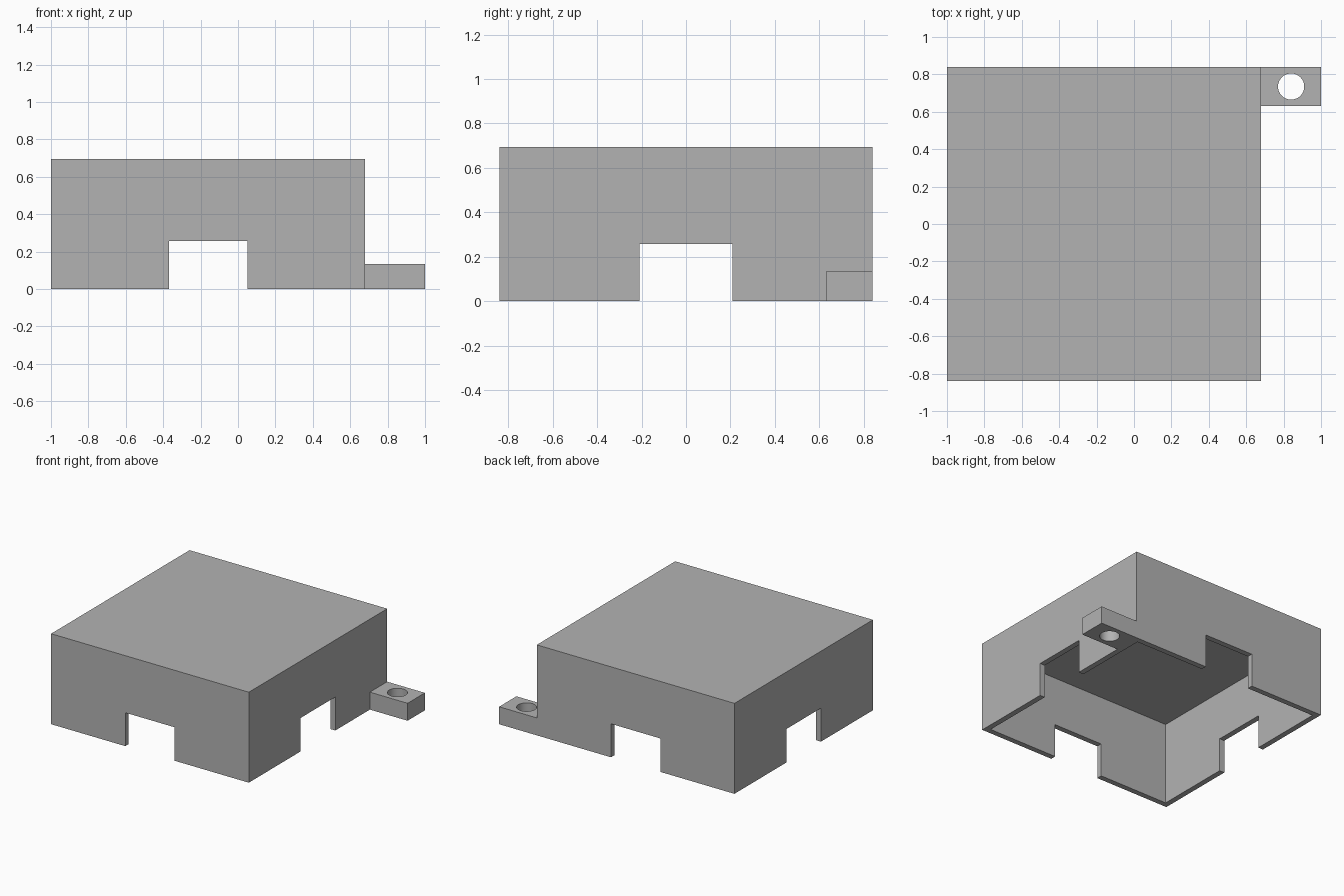
import bpy
import bmesh
import math
from mathutils import Matrix, Vector

old = bpy.data.objects.get("Cube")
if old:
    bpy.data.objects.remove(old, do_unlink=True)

# Main dimensions
SIDE, HEIGHT = 1.68, 0.695
WALL, CEILING = 0.042, 0.632
NOTCH_W, NOTCH_H = 0.42, 0.257
TAB_W, TAB_H = 0.21, 0.134
LEFT, RIGHT, HALF = -1.0, 0.68, SIDE / 2
CX = (LEFT + RIGHT) / 2

grey = bpy.data.materials.new("plain grey")
grey.use_nodes = True
colour = (0.45, 0.45, 0.45, 1)
grey.diffuse_color = colour
grey.node_tree.nodes["Principled BSDF"].inputs["Base Color"].default_value = colour


def finish(name, bm):
    mesh = bpy.data.meshes.new(name)
    bm.to_mesh(mesh)
    bm.free()
    mesh.materials.append(grey)
    obj = bpy.data.objects.new(name, mesh)
    bpy.context.collection.objects.link(obj)
    return obj


def box(name, low, high):
    low, high = Vector(low), Vector(high)
    bm = bmesh.new()
    place = Matrix.Translation((low + high) / 2) @ Matrix.Diagonal((*(high - low), 1))
    bmesh.ops.create_cube(bm, size=1, matrix=place)
    return finish(name, bm)


def cylinder(name, centre, radius, depth):
    bm = bmesh.new()
    bmesh.ops.create_cone(bm, cap_ends=True, segments=48, radius1=radius,
                          radius2=radius, depth=depth,
                          matrix=Matrix.Translation(centre))
    return finish(name, bm)


def combine(target, tool, operation):
    tool.hide_render = True
    mod = target.modifiers.new(tool.name, "BOOLEAN")
    mod.operation, mod.solver, mod.object = operation, "EXACT", tool
    bpy.context.view_layer.objects.active = target
    bpy.ops.object.modifier_apply(modifier=mod.name)
    bpy.data.objects.remove(tool, do_unlink=True)


# Solid cover with the mounting tab at the back corner
cover = box("cover", (LEFT, -HALF, 0), (RIGHT, HALF, HEIGHT))
tab = box("mounting_tab", (RIGHT - WALL / 2, HALF - TAB_W, 0), (1, HALF, TAB_H))
combine(cover, tab, "UNION")

# Hollow underside
combine(cover, box("cavity", (LEFT + WALL, -HALF + WALL, -0.1),
                   (RIGHT - WALL, HALF - WALL, CEILING)), "DIFFERENCE")

# Openings through all four walls
half = NOTCH_W / 2
combine(cover, box("side_notches", (LEFT - 0.1, -half, -0.1),
                   (RIGHT + 0.1, half, NOTCH_H)), "DIFFERENCE")
combine(cover, box("end_notches", (CX - half, -HALF - 0.1, -0.1),
                   (CX + half, HALF + 0.1, NOTCH_H)), "DIFFERENCE")

# Screw hole in the tab
combine(cover, cylinder("screw_hole", ((RIGHT + 1) / 2, HALF - TAB_W / 2, TAB_H / 2),
                        0.07, 0.4), "DIFFERENCE")

# Merge coplanar faces, smooth only the hole
bm = bmesh.new()
bm.from_mesh(cover.data)
bmesh.ops.dissolve_limit(bm, angle_limit=math.radians(1),
                         verts=bm.verts[:], edges=bm.edges[:])
bm.to_mesh(cover.data)
bm.free()
bpy.ops.object.select_all(action="DESELECT")
cover.select_set(True)
bpy.context.view_layer.objects.active = cover
bpy.ops.object.shade_smooth_by_angle(angle=math.radians(30))
